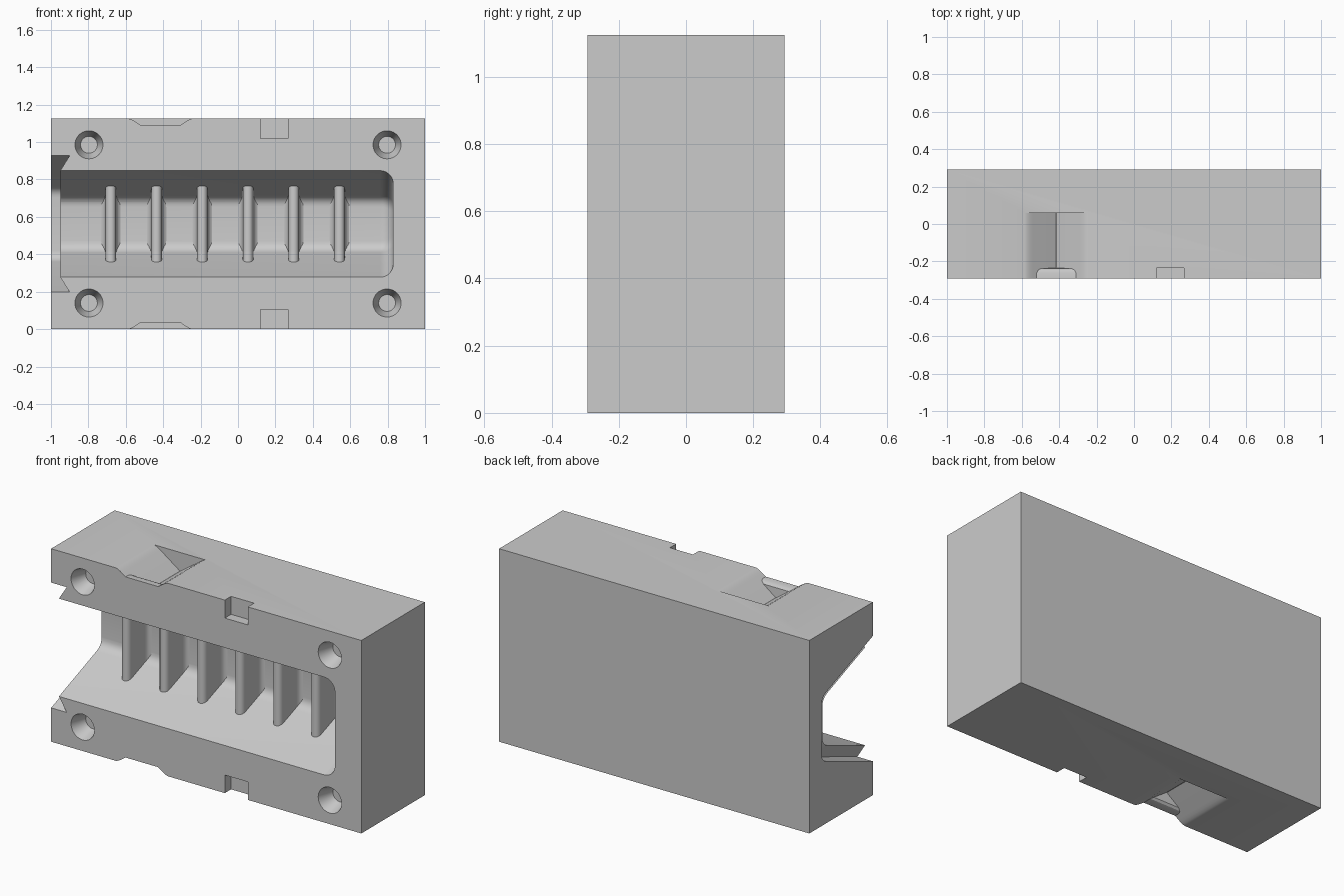
import bpy, bmesh, math
from mathutils import Vector

cube = bpy.data.objects.get("Cube")
if cube:
    bpy.data.objects.remove(cube, do_unlink=True)

L, D, H = 1.0, 0.2925, 1.125       # half length, half depth, height
MID = H / 2

grey = bpy.data.materials.new("plain_grey")
grey.use_nodes = True
tone = (0.6, 0.6, 0.6, 1)
grey.diffuse_color = tone
grey.node_tree.nodes["Principled BSDF"].inputs["Base Color"].default_value = tone


def loft(name, rings):
    """Closed solid skinned through rings of equal point count."""
    bm = bmesh.new()
    loops = [[bm.verts.new(p) for p in ring] for ring in rings]
    n = len(loops[0])
    for a, b in zip(loops, loops[1:]):
        for i in range(n):
            j = (i + 1) % n
            bm.faces.new((a[i], a[j], b[j], b[i]))
    bm.faces.new(loops[0][::-1])
    bm.faces.new(loops[-1])
    bmesh.ops.recalc_face_normals(bm, faces=bm.faces)
    mesh = bpy.data.meshes.new(name)
    bm.to_mesh(mesh)
    bm.free()
    obj = bpy.data.objects.new(name, mesh)
    bpy.context.collection.objects.link(obj)
    mesh.materials.append(grey)
    return obj


def box(name, x0, x1, y0, y1, z0, z1):
    return loft(name, [[(x, y0, z0), (x, y1, z0), (x, y1, z1), (x, y0, z1)]
                       for x in (x0, x1)])


def activate(obj):
    bpy.ops.object.select_all(action='DESELECT')
    obj.select_set(True)
    bpy.context.view_layer.objects.active = obj


def cut(obj, cutter):
    cutter.hide_render = True
    mod = obj.modifiers.new("cut", 'BOOLEAN')
    mod.operation = 'DIFFERENCE'
    mod.solver = 'EXACT'
    mod.object = cutter
    activate(obj)
    bpy.ops.object.modifier_apply(modifier=mod.name)
    bpy.data.objects.remove(cutter, do_unlink=True)


def trough(x, grow):
    """Tapered trough section at x, widened by grow, with rounded back corners."""
    def half(y):
        return 0.285 + grow - 0.38 * (y + D)
    front, back, r = -0.4, 0.10 + grow, 0.045
    a = Vector((back - r, half(back - r)))
    b = Vector((back, half(back)))
    c = Vector((back, half(back) - r))
    side = [Vector((front, half(front)))]
    for i in range(7):
        t = i / 6
        side.append(a * (1 - t) ** 2 + b * 2 * t * (1 - t) + c * t * t)
    return ([(x, p.x, MID + p.y) for p in side]
            + [(x, p.x, MID - p.y) for p in reversed(side)])


body = box("block_body", -L, L, -D, D, 0, H)

# Undercut end slot, then the main cavity with a rounded closed end
cut(body, loft("slot_cutter", [trough(-1.1, 0.08), trough(-0.90, 0.08),
                               trough(-0.951, -0.002)]))
R = 0.07
end_rings = [trough(-0.97, 0)]
for i in range(8):
    a = math.radians(85) * i / 7
    end_rings.append(trough(0.83 - R + R * math.sin(a), -R * (1 - math.cos(a))))
cut(body, loft("cavity_cutter", end_rings))

# Tapered blind screw holes at the four corners
for x in (-0.797, 0.797):
    for z in (MID - 0.423, MID + 0.423):
        rings = []
        for y, r in ((-0.3325, 0.088), (-0.20, 0.045)):
            rings.append([(x + r * math.cos(k * math.tau / 40), y,
                           z + r * math.sin(k * math.tau / 40)) for k in range(40)])
        cut(body, loft("hole_cutter", rings))


def vee(y, depth, up):
    """V section with soft shoulders, its tip flattened at the given depth."""
    side = [(0.19, -0.05), (0.172, -0.001), (0.155, 0.004), (0.14, 0.012),
            (0.125, 0.022), ((0.11 - depth) / 0.704, depth)]
    pts = side + [(-u, d) for u, d in reversed(side)]
    return [(-0.415 + u, y, MID + up * (MID - d)) for u, d in pts]


# Latch pockets and square key notches, top and bottom
for up in (1, -1):
    steps = ((-0.4, 0.036), (-0.262, 0.0361), (-0.247, 0.041),
             (-0.238, 0.052), (-0.235, 0.109), (0.06, 0.1091))
    cut(body, loft("latch_cutter", [vee(y, d, up) for y, d in steps]))
    z0, z1 = sorted((MID + up * (MID - 0.105), MID + up * (MID + 0.1)))
    cut(body, box("notch_cutter", 0.12, 0.268, -0.4, -0.235, z0, z1))

# Round-nosed ribs with flared roots, standing on the cavity floor
half_rib = [(0.052, 0.14), (0.052, 0.10), (0.041, 0.094), (0.033, 0.082),
            (0.029, 0.062), (0.028, -0.052), (0.024, -0.065),
            (0.016, -0.074), (0.006, -0.078)]
section = half_rib + [(-u, y) for u, y in reversed(half_rib)]
parts = [body]
for i in range(6):
    x = -0.68 + 0.2445 * i
    parts.append(loft("rib_%d" % (i + 1),
                      [[(x + u, y, MID + s * 0.215) for u, y in section]
                       for s in (-1, 1)]))

for obj in parts:
    activate(obj)
    bpy.ops.object.shade_smooth_by_angle(angle=math.radians(32))
